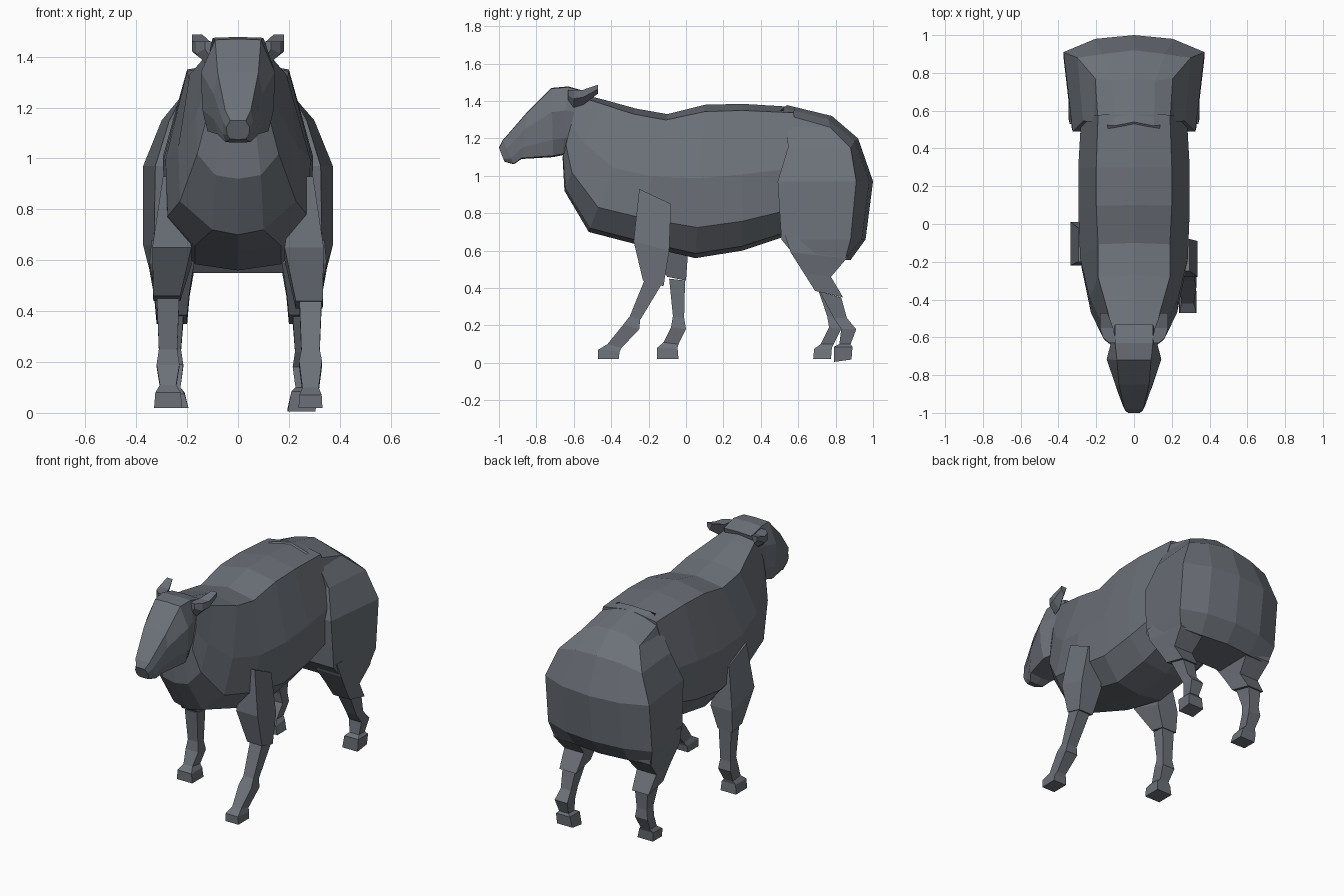
import bpy, bmesh

mat = bpy.data.materials.new("slate grey")
mat.diffuse_color = (0.15, 0.165, 0.19, 1)


def loft(name, rings):
    """Skin a list of equal-length closed rings and cap both ends."""
    bm = bmesh.new()
    vr = [[bm.verts.new(p) for p in r] for r in rings]
    n = len(vr[0])
    for a, b in zip(vr, vr[1:]):
        for i in range(n):
            j = (i + 1) % n
            bm.faces.new((a[i], a[j], b[j], b[i]))
    bm.faces.new(vr[0])
    bm.faces.new(vr[-1])
    bmesh.ops.recalc_face_normals(bm, faces=bm.faces)
    me = bpy.data.meshes.new(name)
    bm.to_mesh(me)
    bm.free()
    me.materials.append(mat)
    ob = bpy.data.objects.new(name, me)
    bpy.context.collection.objects.link(ob)
    return ob


def mirror_ring(half):
    """Close a half ring whose first and last points lie on x = 0."""
    return half + [(-x, y, z) for x, y, z in half[-2:0:-1]]


def hoop(yt, zt, yb, zb, wt, wm, wb, split=(0.045, 0.48, 0.8, 0.97)):
    """Cross-section hung between a top point and a bottom point."""
    prof = zip((0, wt, wm, wm * 0.97, wb, 0), (0,) + split + (1,))
    return mirror_ring([(w, yt + (yb - yt) * s, zt + (zb - zt) * s) for w, s in prof])


def leg_part(name, x, rows):
    """Four-sided limb: rows of front y,z / back y,z / half width / x shift."""
    rings = []
    for yf, zf, yb, zb, h, dx in rows:
        c = x + (dx if x > 0 else -dx)
        rings.append([(c - h, yf, zf), (c + h, yf, zf), (c + h, yb, zb), (c - h, yb, zb)])
    return loft(name, rings)


# body: neck, chest and barrel
loft("body", [hoop(*r) for r in (
    (-0.57, 1.44, -0.66, 1.10, 0.11, 0.125, 0.07),
    (-0.45, 1.41, -0.65, 0.92, 0.14, 0.165, 0.09),
    (-0.27, 1.36, -0.52, 0.70, 0.19, 0.235, 0.10),
    (-0.10, 1.33, -0.27, 0.635, 0.19, 0.285, 0.17),
    (0.10, 1.38, 0.05, 0.56, 0.20, 0.295, 0.17),
    (0.30, 1.385, 0.30, 0.60, 0.20, 0.295, 0.17),
    (0.58, 1.368, 0.54, 0.68, 0.19, 0.28, 0.17))])

# rump: horizontal slices (z, rear y, edge y, edge x, front y, front x, edge drop)
loft("rump", [mirror_ring([(0, yc, z), (we * 0.55, yc - 0.02, z - d * 0.3),
                           (we, ye, z - d), (wf, yf, z - d), (0, yf, z - d)])
              for z, yc, ye, we, yf, wf, d in (
    (1.378, 0.54, 0.53, 0.19, 0.48, 0.19, 0.05),
    (1.32, 0.78, 0.77, 0.205, 0.54, 0.21, 0.06),
    (1.20, 0.92, 0.88, 0.30, 0.545, 0.27, 0.05),
    (0.97, 1.00, 0.91, 0.373, 0.49, 0.325, 0),
    (0.66, 0.96, 0.88, 0.373, 0.51, 0.33, 0),
    (0.55, 0.88, 0.85, 0.345, 0.60, 0.335, 0))])

# head and muzzle
loft("head", [hoop(*r, split=(0.01, 0.35, 0.75, 0.98)) for r in (
    (-0.53, 1.45, -0.62, 1.13, 0.10, 0.11, 0.08),
    (-0.63, 1.478, -0.66, 1.11, 0.10, 0.125, 0.10),
    (-0.72, 1.47, -0.71, 1.10, 0.09, 0.145, 0.12),
    (-0.85, 1.34, -0.88, 1.09, 0.08, 0.095, 0.08),
    (-0.98, 1.19, -0.92, 1.062, 0.05, 0.06, 0.05),
    (-1.00, 1.15, -0.97, 1.075, 0.03, 0.045, 0.03))])

# ears
for s, side in ((1, "right"), (-1, "left")):
    loft("ear_" + side, [[(s * x0, y, z1), (s * x1, y, z1), (s * x1, y, (z0 + z1) / 2),
                          (s * (x0 + 0.02), y, z0)]
                         for y, x0, x1, z0, z1 in (
        (-0.63, 0.09, 0.13, 1.40, 1.46),
        (-0.60, 0.10, 0.165, 1.365, 1.46),
        (-0.55, 0.11, 0.18, 1.38, 1.46),
        (-0.47, 0.14, 0.18, 1.44, 1.487))])

# front legs: woolly upper part, then shin and hoof
leg_part("front_upper_leg_right", 0.26, (
    (-0.25, 0.93, -0.08, 0.85, 0.035, 0), (-0.28, 0.65, -0.09, 0.60, 0.077, 0),
    (-0.23, 0.44, -0.12, 0.41, 0.053, 0.02)))
leg_part("front_upper_leg_left", -0.26, (
    (-0.20, 0.93, -0.02, 0.85, 0.035, 0), (-0.22, 0.65, 0.01, 0.58, 0.077, 0),
    (-0.10, 0.46, 0.0, 0.44, 0.053, 0.02)))
leg_part("front_lower_leg_right", 0.285, (
    (-0.215, 0.46, -0.13, 0.42, 0.044, 0), (-0.30, 0.25, -0.245, 0.23, 0.036, 0),
    (-0.335, 0.205, -0.25, 0.18, 0.045, 0), (-0.42, 0.10, -0.345, 0.08, 0.032, 0),
    (-0.47, 0.07, -0.355, 0.06, 0.044, 0), (-0.47, 0.02, -0.36, 0.02, 0.047, 0)))
leg_part("front_lower_leg_left", -0.275, (
    (-0.09, 0.45, -0.005, 0.44, 0.044, 0), (-0.07, 0.25, -0.01, 0.24, 0.036, 0),
    (-0.08, 0.19, 0.0, 0.18, 0.045, 0), (-0.12, 0.11, -0.04, 0.10, 0.032, 0),
    (-0.155, 0.08, -0.045, 0.08, 0.05, 0), (-0.155, 0.02, -0.04, 0.02, 0.055, 0)))

# hind legs: thighs alike, shins posed differently
shins = {
    "right": ((0.715, 0.38, 0.83, 0.35, 0.045, 0), (0.79, 0.24, 0.86, 0.24, 0.036, 0),
              (0.83, 0.18, 0.91, 0.18, 0.045, 0), (0.82, 0.10, 0.88, 0.10, 0.034, 0),
              (0.79, 0.085, 0.89, 0.085, 0.05, 0), (0.79, 0.005, 0.885, 0.018, 0.055, -0.01)),
    "left": ((0.71, 0.38, 0.83, 0.35, 0.045, 0), (0.755, 0.25, 0.825, 0.24, 0.036, 0),
             (0.765, 0.19, 0.83, 0.18, 0.045, 0), (0.72, 0.10, 0.79, 0.10, 0.034, 0),
             (0.685, 0.075, 0.78, 0.08, 0.05, 0), (0.68, 0.02, 0.775, 0.02, 0.055, -0.01))}
for s, side in ((1, "right"), (-1, "left")):
    leg_part("thigh_" + side, s * 0.26, (
        (0.53, 0.68, 0.87, 0.68, 0.08, 0), (0.56, 0.59, 0.86, 0.56, 0.088, 0),
        (0.63, 0.48, 0.775, 0.46, 0.07, 0), (0.69, 0.385, 0.84, 0.35, 0.06, 0)))
    leg_part("hind_lower_leg_" + side, s * 0.26, shins[side])
